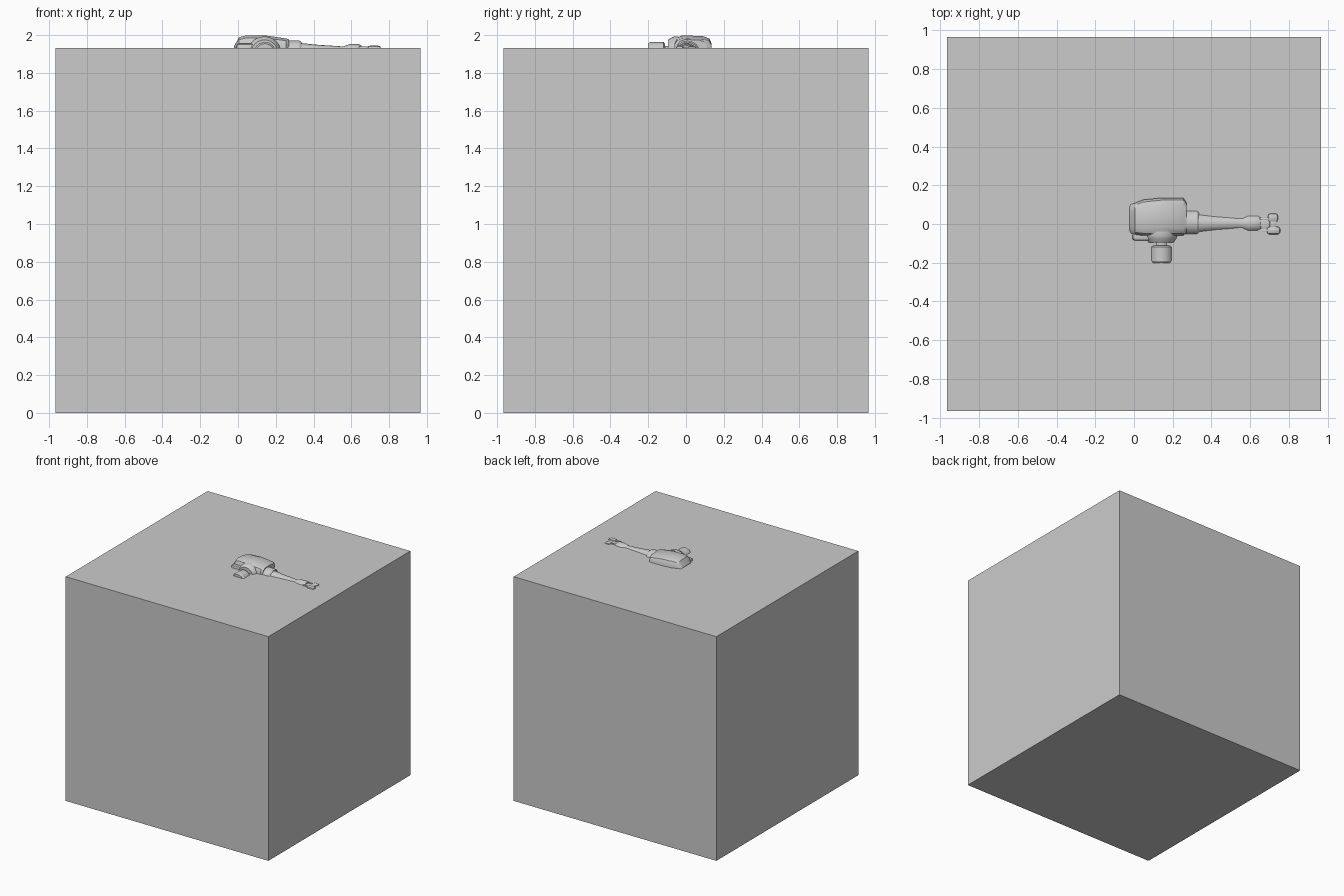
import bpy, bmesh, math
from mathutils import Vector

if "Cube" in bpy.data.objects:
    bpy.data.objects.remove(bpy.data.objects["Cube"])

AXIS_Z = 1.905   # height of the arm's axis, just under the block's top
R = 0.966        # half side of the block


def finish(name, bm, angle=30):
    bmesh.ops.recalc_face_normals(bm, faces=bm.faces)
    me = bpy.data.meshes.new(name)
    bm.to_mesh(me)
    bm.free()
    ob = bpy.data.objects.new(name, me)
    bpy.context.collection.objects.link(ob)
    bpy.ops.object.select_all(action='DESELECT')
    ob.select_set(True)
    bpy.context.view_layer.objects.active = ob
    bpy.ops.object.shade_smooth_by_angle(angle=math.radians(angle))
    return ob


def loft(name, rings):
    """Skin a list of equal-length point rings and cap both ends."""
    bm = bmesh.new()
    vs = [[bm.verts.new(p) for p in ring] for ring in rings]
    n = len(vs[0])
    for a, b in zip(vs, vs[1:]):
        for i in range(n):
            j = (i + 1) % n
            bm.faces.new((a[i], a[j], b[j], b[i]))
    bm.faces.new(vs[0])
    bm.faces.new(vs[-1])
    return finish(name, bm)


def lathe(name, profile, axis, centre, sides=24):
    """Round part: profile of (position, radius) along axis 'x' or 'y'."""
    rings = []
    for t, r in profile:
        ring = []
        for i in range(sides):
            a = 2 * math.pi * i / sides
            c, s = r * math.cos(a), r * math.sin(a)
            ring.append((t, centre + c, AXIS_Z + s) if axis == 'x'
                        else (centre + c, t, AXIS_Z + s))
        rings.append(ring)
    return loft(name, rings)


def box(name, lo, hi, bevel=0.0):
    bm = bmesh.new()
    bmesh.ops.create_cube(bm, size=1)
    for v in bm.verts:
        v.co = Vector([(l + h) / 2 + c * (h - l) for l, h, c in zip(lo, hi, v.co)])
    if bevel:
        bmesh.ops.bevel(bm, geom=bm.edges[:], offset=bevel, segments=2,
                        profile=0.5, affect='EDGES')
    return finish(name, bm)


def body_ring(x, y0, y1, h, cut):
    """Chamfered section of the housing, a little lower on its far side."""
    half = [(y1, 0.55 * h), (y1 - 0.012, 0.82 * h), (y1 - cut, 0.95 * h),
            (y0 + cut, h), (y0 + 0.012, 0.85 * h), (y0, 0.6 * h)]
    pts = half + [(y, -z) for y, z in reversed(half)]
    return [(x, y, AXIS_Z + z) for y, z in pts]


# Block
box("block", (-R, -R, 0), (R, R, 1.932))

# Shoulder housing
loft("shoulder_housing", [body_ring(*s) for s in (
    (-0.022, -0.045, 0.100, 0.035, 0.040),
    (0.005, -0.055, 0.108, 0.083, 0.040),
    (0.045, -0.060, 0.125, 0.094, 0.040),
    (0.140, -0.060, 0.135, 0.094, 0.045),
    (0.255, -0.060, 0.135, 0.077, 0.040),
    (0.270, -0.045, 0.110, 0.072, 0.040))])

# Side disc, neck and drive knob
lathe("side_disc", [(-0.040, 0.088), (-0.062, 0.088), (-0.075, 0.083),
                    (-0.095, 0.070)], 'y', 0.14)
box("disc_flange", (-0.008, -0.085, 1.83), (0.16, -0.045, 1.955), 0.012)
lathe("knob_neck", [(-0.085, 0.038), (-0.120, 0.038)], 'y', 0.142)
lathe("drive_knob", [(-0.112, 0.050), (-0.118, 0.058), (-0.190, 0.058),
                     (-0.202, 0.050)], 'y', 0.142)

# Arm with collar and wrist
lathe("arm_collar", [(0.255, 0.066), (0.325, 0.066), (0.337, 0.058)], 'x', 0.008, 16)
lathe("arm_shaft", [(0.33, 0.053), (0.36, 0.050), (0.42, 0.044), (0.54, 0.036),
                    (0.56, 0.036), (0.59, 0.047), (0.64, 0.047), (0.655, 0.040)],
      'x', 0.004, 16)

# Gripper palm and fork plates
box("gripper_palm", (0.64, -0.025, 1.875), (0.71, 0.028, 1.935), 0.006)
for side, y in (("back", 0.026), ("front", -0.034)):
    box(f"{side}_fork_plate", (0.64, y - 0.006, 1.87), (0.70, y + 0.006, 1.94), 0.004)

# Gripper fingers
box("back_finger", (0.69, 0.008, 1.87), (0.746, 0.056, 1.943), 0.016)
box("front_finger", (0.685, -0.055, 1.87), (0.757, -0.012, 1.945), 0.016)
box("finger_bridge", (0.70, -0.02, 1.885), (0.735, 0.02, 1.938), 0.006)
